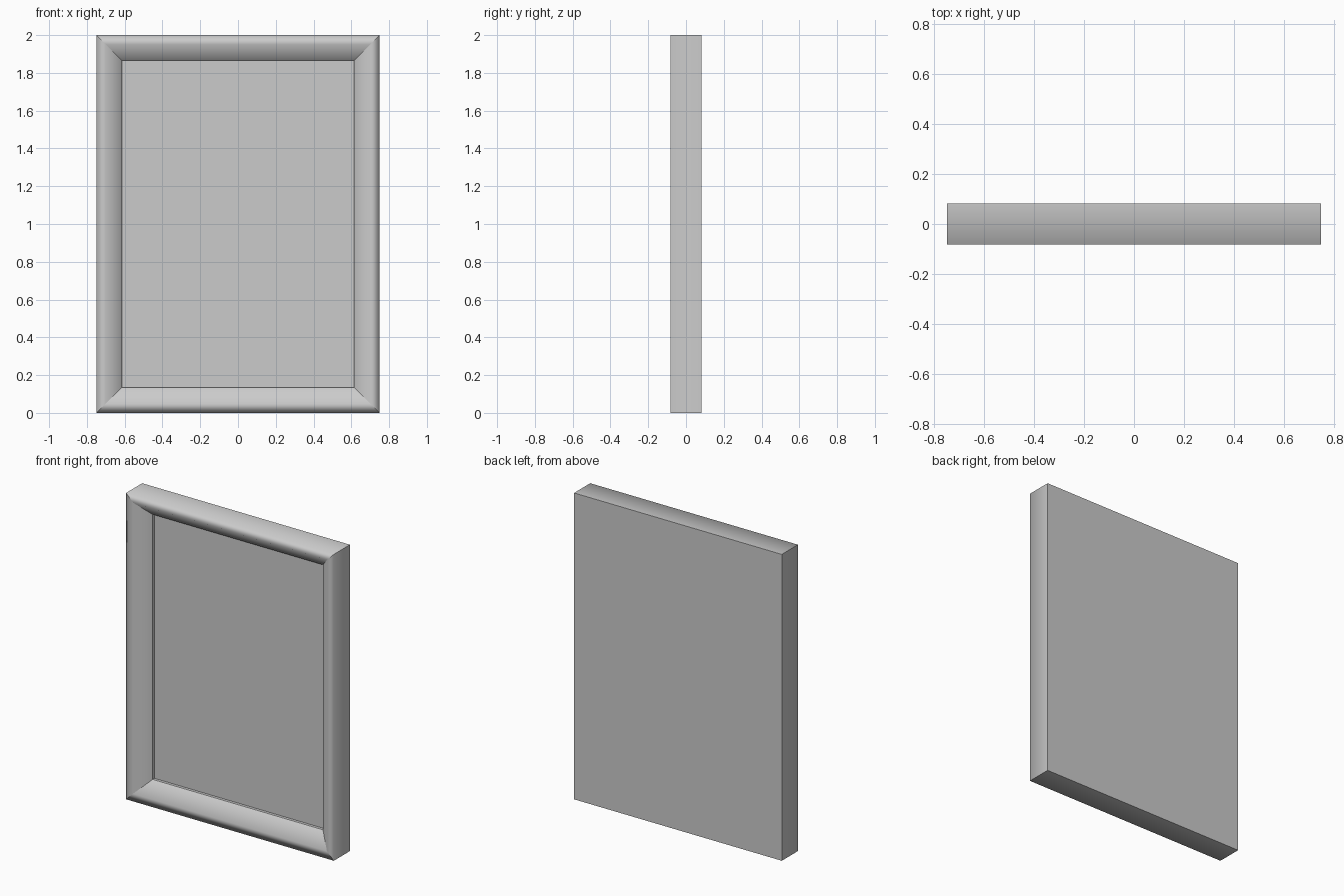
import bpy
import bmesh

if "Cube" in bpy.data.objects:
    bpy.data.objects.remove(bpy.data.objects["Cube"])

W, H = 1.5, 2.0          # outer size
D = 0.083                # half depth

# Moulding cross-section: (inset from outer edge, y), from back to inner panel
PROFILE = [(0, D), (0, -D), (0.05, -D), (0.135, -0.002), (0.135, 0.017)]


def ring(bm, inset, y):
    x, z0, z1 = W / 2 - inset, inset, H - inset
    return [bm.verts.new(p) for p in ((-x, y, z0), (x, y, z0), (x, y, z1), (-x, y, z1))]


bm = bmesh.new()
rings = [ring(bm, *p) for p in PROFILE]

# Mitred frame sides, smooth along the profile and sharp at the mitres
for a, b in zip(rings, rings[1:]):
    for i in range(4):
        j = (i + 1) % 4
        bm.faces.new((a[i], a[j], b[j], b[i])).smooth = True
    for i in range(4):
        bm.edges.get((a[i], b[i])).smooth = False

# Flat back and recessed panel
bm.faces.new(rings[0])
bm.faces.new(rings[-1])
for r in (rings[0], rings[-2], rings[-1]):
    for i in range(4):
        bm.edges.get((r[i], r[(i + 1) % 4])).smooth = False

bmesh.ops.recalc_face_normals(bm, faces=bm.faces[:])
mesh = bpy.data.meshes.new("framed_panel")
bm.to_mesh(mesh)
bm.free()
bpy.context.collection.objects.link(bpy.data.objects.new("framed_panel", mesh))
